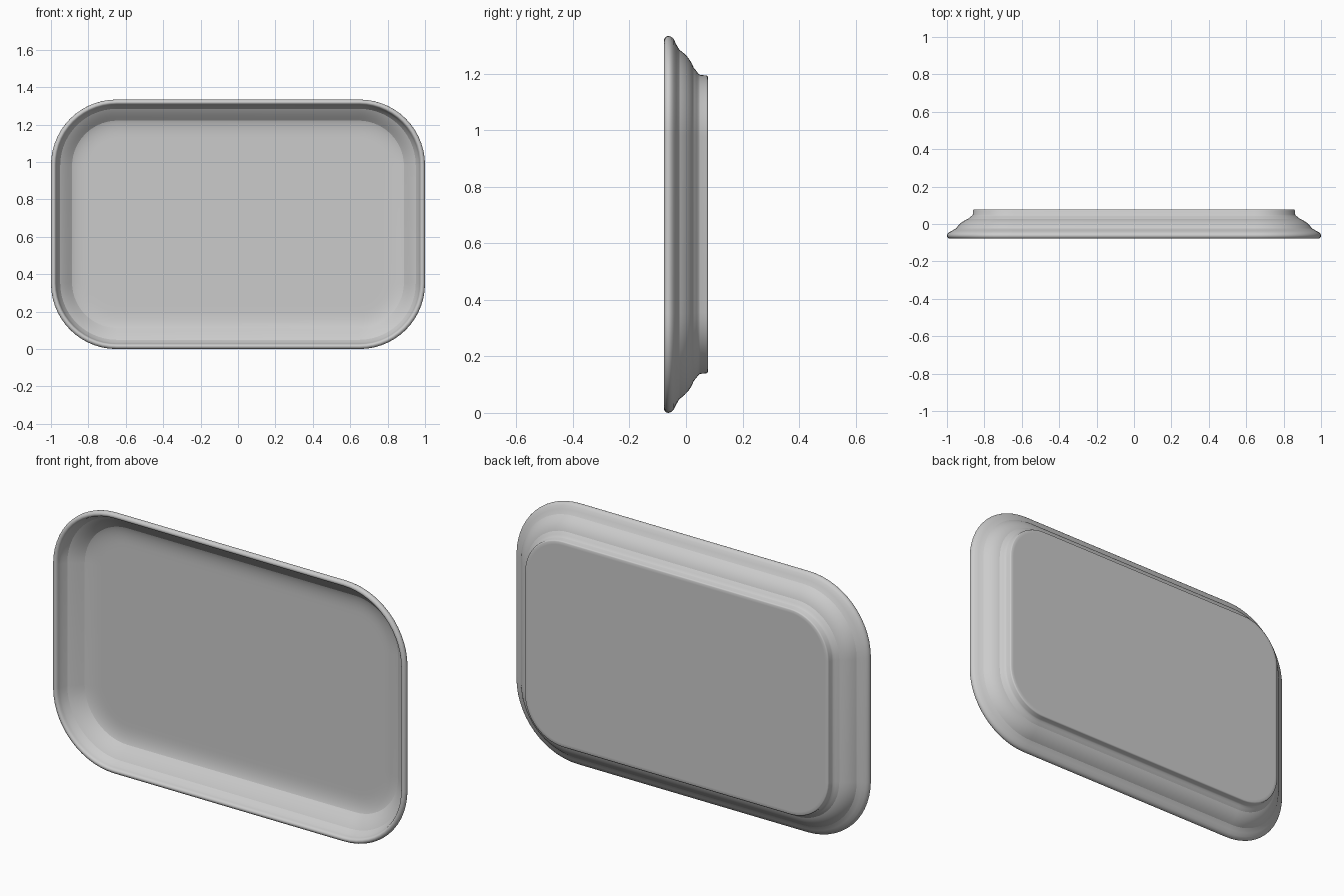
import bpy, bmesh
from math import sin, cos, pi
from mathutils import Vector
from mathutils.geometry import interpolate_bezier

if "Cube" in bpy.data.objects:
    bpy.data.objects.remove(bpy.data.objects["Cube"])

HALF_X, HALF_Z, CORNER = 1.0, 0.667, 0.35


def curve(a, b, c, d, n):
    return [(p.x, p.y) for p in interpolate_bezier(*(Vector(q) for q in (a, b, c, d)), n)]


def ring(bm, inset, y, steps=14):
    """Rounded rectangle, shrunk inwards by inset, at depth y."""
    r = max(CORNER - inset * 0.95, 0.03)
    hx, hz = HALF_X - inset - r, HALF_Z - inset - r
    verts = []
    for k, (sx, sz) in enumerate([(1, 1), (-1, 1), (-1, -1), (1, -1)]):
        for i in range(steps + 1):
            a = (k + i / steps) * pi / 2
            verts.append(bm.verts.new((sx * hx + r * cos(a), y, HALF_Z + sz * hz + r * sin(a))))
    return verts


# Cross-section as (inset, depth), from the back of the foot round the rim to the floor
profile = [(0.16, 0.078), (0.146, 0.078), (0.142, 0.076), (0.14, 0.072), (0.138, 0.05)]
profile += curve((0.134, 0.044), (0.105, 0.025), (0.075, -0.015), (0.012, -0.043), 12)   # outer wall
profile += curve((0.005, -0.05), (-0.002, -0.058), (-0.002, -0.07), (0.008, -0.076), 6)  # rim
profile += curve((0.013, -0.078), (0.022, -0.079), (0.027, -0.072), (0.029, -0.06), 6)   # lip
profile += curve((0.032, -0.052), (0.06, 0.0), (0.09, 0.04), (0.20, 0.04), 16)           # inner wall
profile += [(0.23, 0.04)]

# Tray
bm = bmesh.new()
rings = [ring(bm, *p) for p in profile]
for a, b in zip(rings, rings[1:]):
    for i in range(len(a)):
        j = (i + 1) % len(a)
        bm.faces.new((a[i], a[j], b[j], b[i]))
bm.faces.new(rings[0])
bm.faces.new(rings[-1])
bmesh.ops.recalc_face_normals(bm, faces=bm.faces)
mesh = bpy.data.meshes.new("tray")
bm.to_mesh(mesh)
bm.free()
tray = bpy.data.objects.new("tray", mesh)
bpy.context.collection.objects.link(tray)
bpy.context.view_layer.objects.active = tray
tray.select_set(True)
bpy.ops.object.shade_smooth_by_angle(angle=pi / 4)
